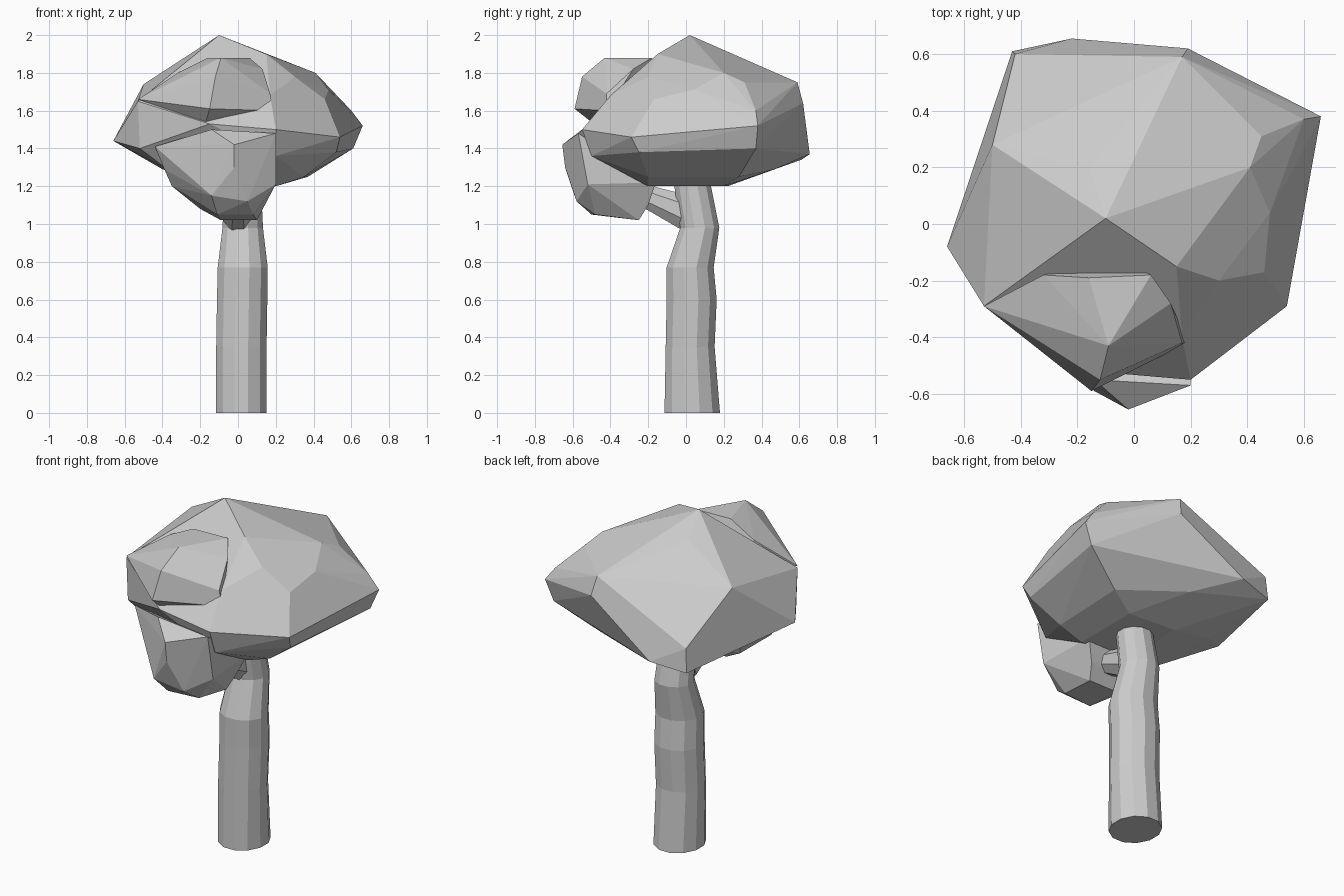
import bpy, bmesh, math


def finish(bm, name):
    bmesh.ops.recalc_face_normals(bm, faces=bm.faces)
    mesh = bpy.data.meshes.new(name)
    bm.to_mesh(mesh)
    bm.free()
    obj = bpy.data.objects.new(name, mesh)
    bpy.context.collection.objects.link(obj)
    return obj


def tube(name, rings, sides, tilt=0.0):
    """Loft rings of (x, y, z, rx, ry); tilt leans each ring about x."""
    bm = bmesh.new()
    loops = []
    for x, y, z, rx, ry in rings:
        loop = []
        for i in range(sides):
            a = 2 * math.pi * (i + 0.5) / sides
            s = ry * math.sin(a)
            loop.append(bm.verts.new((x + rx * math.cos(a),
                                      y + s * math.cos(tilt),
                                      z + s * math.sin(tilt))))
        loops.append(loop)
    for lo, hi in zip(loops, loops[1:]):
        for i in range(sides):
            j = (i + 1) % sides
            bm.faces.new((lo[i], lo[j], hi[j], hi[i]))
    bm.faces.new(loops[0])
    bm.faces.new(loops[-1])
    return finish(bm, name)


def leaf_clump(name, points):
    """Faceted clump: the hull of a few corner points."""
    bm = bmesh.new()
    for p in points:
        bm.verts.new(p)
    bmesh.ops.convex_hull(bm, input=bm.verts)
    loose = [v for v in bm.verts if not v.link_faces]
    bmesh.ops.delete(bm, geom=loose, context='VERTS')
    bmesh.ops.dissolve_limit(bm, angle_limit=math.radians(3),
                             verts=bm.verts, edges=bm.edges)
    return finish(bm, name)


# trunk with a kink near the top
tube("trunk", [
    (0.018, 0.033, 0.00, 0.138, 0.152),
    (0.018, 0.022, 0.35, 0.138, 0.134),
    (0.022, 0.030, 0.60, 0.138, 0.137),
    (0.025, 0.022, 0.77, 0.137, 0.129),
    (0.025, 0.073, 0.98, 0.111, 0.107),
    (0.025, 0.032, 1.22, 0.100, 0.100)], 12)

# side branch reaching forward to the low clump
tube("branch", [
    (0.0, 0.03, 1.05, 0.085, 0.105),
    (0.0, -0.18, 1.135, 0.07, 0.07),
    (0.0, -0.30, 1.19, 0.06, 0.06)], 8, math.radians(65))

# main crown
leaf_clump("main_crown", [
    (-0.10, 0.02, 2.00), (0.15, -0.15, 1.90), (-0.16, 0.20, 1.90),
    (0.19, 0.14, 1.86), (0.41, 0.20, 1.80), (0.14, 0.40, 1.80),
    (0.45, 0.31, 1.75), (0.48, 0.04, 1.71), (0.46, -0.17, 1.66),
    (0.30, -0.20, 1.78), (0.17, -0.40, 1.68), (0.60, 0.37, 1.60),
    (0.66, 0.38, 1.52), (0.61, 0.37, 1.40), (0.54, -0.29, 1.46),
    (0.52, -0.25, 1.38), (0.20, -0.55, 1.50), (0.20, -0.50, 1.36),
    (0.37, 0.28, 1.25), (0.35, -0.20, 1.25), (0.20, -0.20, 1.20),
    (0.20, 0.20, 1.20), (-0.10, 0.22, 1.20), (-0.12, -0.20, 1.20),
    (-0.36, -0.25, 1.28), (0.00, 0.47, 1.29), (0.17, 0.59, 1.75),
    (0.19, 0.62, 1.64), (-0.22, 0.655, 1.37), (-0.43, 0.61, 1.34),
    (-0.42, 0.60, 1.48), (-0.25, 0.59, 1.55), (-0.50, 0.28, 1.74),
    (-0.32, -0.17, 1.80), (-0.45, 0.03, 1.74), (-0.66, -0.08, 1.44),
    (-0.53, -0.29, 1.65), (-0.52, -0.29, 1.40), (-0.15, -0.52, 1.53),
    (-0.40, 0.15, 1.29)])

# upper clump bulging out of the front
leaf_clump("front_clump", [
    (-0.12, -0.55, 1.78), (-0.09, -0.43, 1.88), (0.06, -0.18, 1.88),
    (0.13, -0.28, 1.82), (0.17, -0.42, 1.69), (-0.15, -0.59, 1.61),
    (-0.17, -0.50, 1.54), (0.19, -0.42, 1.60), (-0.53, -0.29, 1.66),
    (-0.32, -0.18, 1.80), (-0.16, -0.19, 1.88), (-0.10, -0.10, 1.60)])

# low clump hanging in front of the trunk
leaf_clump("low_clump", [
    (-0.02, -0.655, 1.42), (0.20, -0.57, 1.48), (-0.14, -0.55, 1.50),
    (-0.44, -0.34, 1.41), (-0.39, -0.33, 1.29), (-0.35, -0.30, 1.20),
    (-0.02, -0.64, 1.30), (-0.14, -0.59, 1.15), (0.05, -0.58, 1.12),
    (-0.11, -0.50, 1.05), (0.08, -0.48, 1.05), (-0.09, -0.25, 1.02),
    (0.10, -0.25, 1.02), (0.20, -0.52, 1.21), (0.13, -0.20, 1.10),
    (-0.20, -0.22, 1.08), (0.18, -0.16, 1.22), (-0.25, -0.16, 1.24)])
